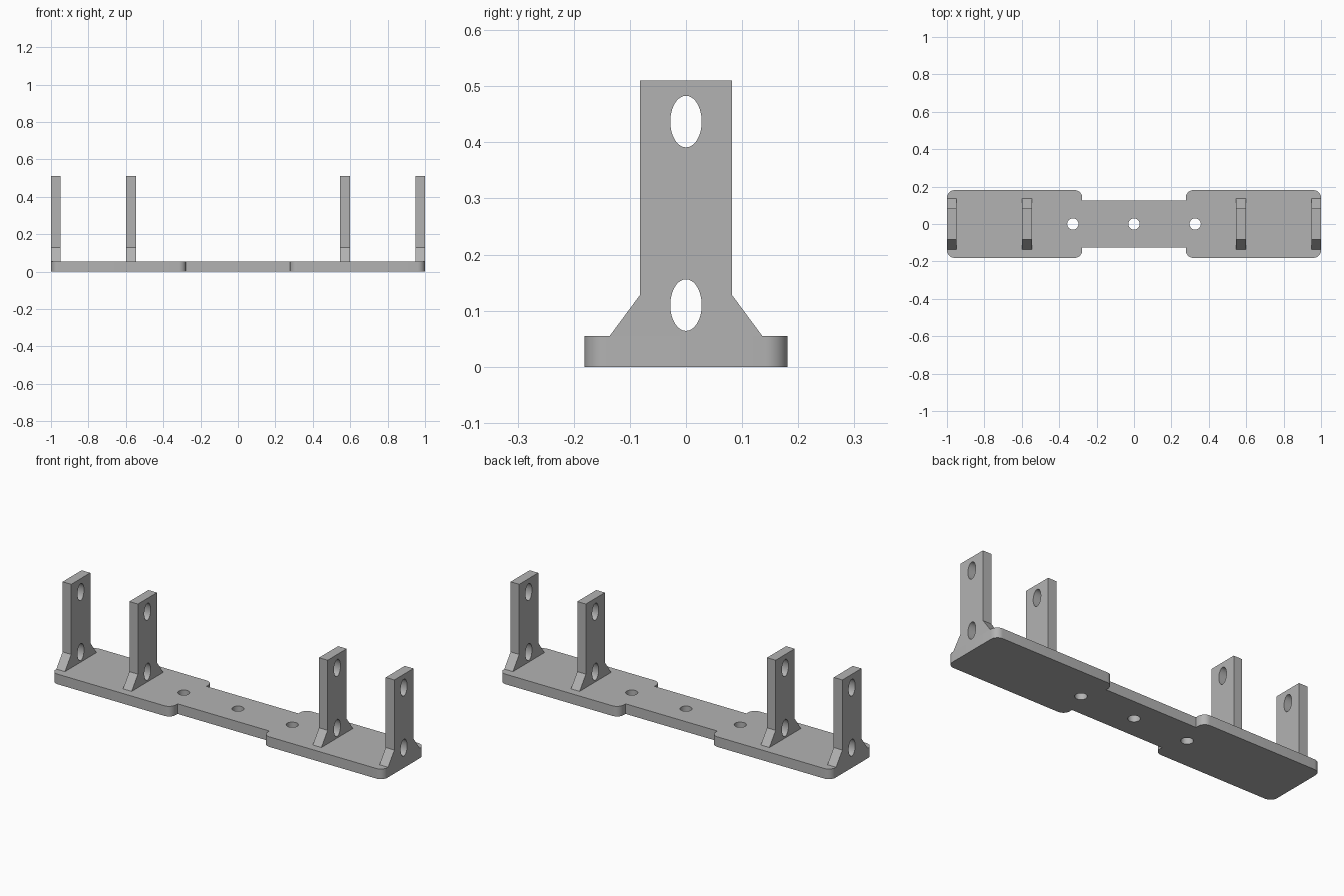
import bpy, bmesh
from math import sin, cos, pi
from mathutils import Matrix, Vector

cube = bpy.data.objects.get("Cube")
if cube:
    bpy.data.objects.remove(cube, do_unlink=True)

grey = bpy.data.materials.new("plain grey")
grey.use_nodes = True
colour = (0.45, 0.45, 0.45, 1)
grey.diffuse_color = colour
grey.node_tree.nodes["Principled BSDF"].inputs["Base Color"].default_value = colour

PLATE_T = 0.055
POST_T = 0.052


def ellipse(cx, cy, rx, ry, n=40):
    return [(cx + rx * cos(2 * pi * i / n), cy + ry * sin(2 * pi * i / n)) for i in range(n)]


def arc(cx, cy, r, start, n=8):
    """Quarter turn, anticlockwise from the start angle."""
    return [(cx + r * cos(start + pi / 2 * i / n), cy + r * sin(start + pi / 2 * i / n))
            for i in range(n + 1)]


def extruded(name, outlines, thickness, matrix):
    """Solid from an outer outline plus hole outlines."""
    curve = bpy.data.curves.new(name, "CURVE")
    curve.dimensions = "2D"
    curve.fill_mode = "BOTH"
    curve.extrude = thickness / 2
    for points in outlines:
        spline = curve.splines.new("POLY")
        spline.points.add(len(points) - 1)
        for p, (x, y) in zip(spline.points, points):
            p.co = (x, y, 0, 1)
        spline.use_cyclic_u = True
    obj = bpy.data.objects.new(name, curve)
    bpy.context.collection.objects.link(obj)
    bpy.ops.object.select_all(action="DESELECT")
    obj.select_set(True)
    bpy.context.view_layer.objects.active = obj
    bpy.ops.object.convert(target="MESH")
    obj = bpy.context.object
    # Weld caps to walls and place the part
    bm = bmesh.new()
    bm.from_mesh(obj.data)
    bmesh.ops.remove_doubles(bm, verts=bm.verts, dist=1e-5)
    bm.transform(matrix)
    bmesh.ops.recalc_face_normals(bm, faces=bm.faces)
    bm.to_mesh(obj.data)
    bm.free()
    obj.data.materials.clear()
    obj.data.materials.append(grey)
    bpy.ops.object.shade_smooth_by_angle(angle=pi / 6)
    return obj


# Base plate: two wide ends with rounded corners, joined by a narrow neck
half_w, neck_w, neck_x, r = 0.181, 0.125, 0.277, 0.04
quarter = ([(neck_x, neck_w)]
           + arc(neck_x + r, half_w - r, r, pi / 2)[::-1]
           + arc(1 - r, half_w - r, r, 0)[::-1])
right_end = quarter + [(x, -y) for x, y in reversed(quarter)]
outline = right_end + [(-x, -y) for x, y in right_end]
screw_holes = [ellipse(x, 0, 0.03, 0.03) for x in (-0.327, 0, 0.327)]
extruded("base_plate", [outline] + screw_holes, PLATE_T,
         Matrix.Translation((0, 0, PLATE_T / 2)))

# Uprights: flared foot, straight post and two tall oval holes
side = [(0.136, PLATE_T), (0.082, 0.128), (0.082, 0.51)]
profile = side + [(-y, z) for y, z in reversed(side)]
oval_holes = [ellipse(0, z, 0.028, 0.046) for z in (0.11, 0.437)]
stand = Matrix(((0, 0, 1, 0), (1, 0, 0, 0), (0, 1, 0, 0), (0, 0, 0, 1)))
for label, x in (("outer", 1 - POST_T / 2), ("inner", 0.572)):
    for hand, sign in (("left", 1), ("right", -1)):
        extruded(f"{label}_upright_{hand}", [profile] + oval_holes, POST_T,
                 Matrix.Translation(Vector((sign * x, 0, 0))) @ stand)
